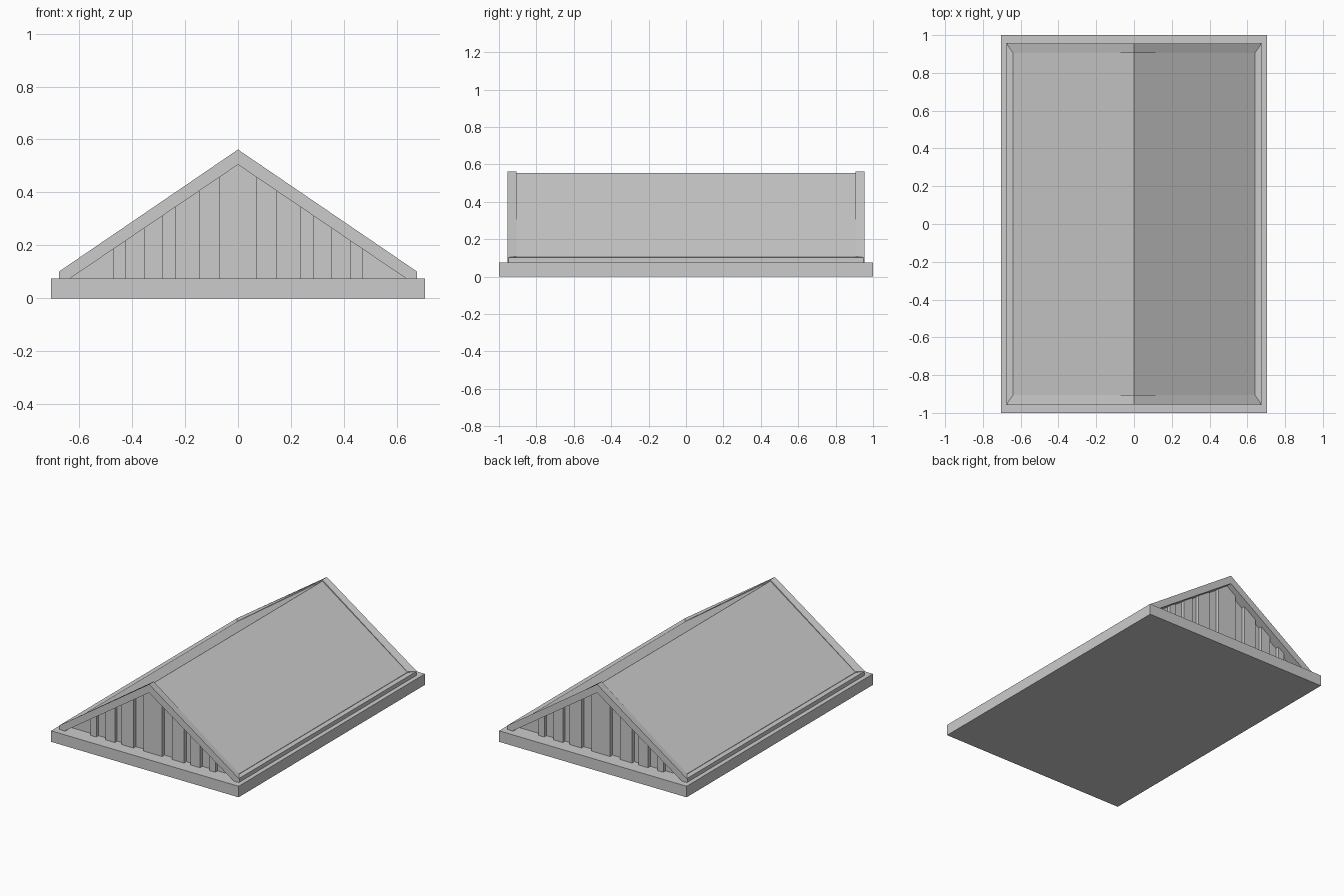
import bpy
import bmesh

cube = bpy.data.objects.get("Cube")
if cube:
    bpy.data.objects.remove(cube, do_unlink=True)

# One plain grey for the whole roof
grey = bpy.data.materials.new("light grey")
grey.use_nodes = True
colour = (0.6, 0.6, 0.6, 1)
grey.diffuse_color = colour
grey.node_tree.nodes["Principled BSDF"].inputs["Base Color"].default_value = colour

BASE_TOP = 0.075
FRAME_Y, PANEL_Y, BOARD_Y, WALL_Y = 0.955, 0.905, 0.915, 0.89


def loft(name, front, back, y0, y1):
    """Solid between two matching (x, z) outlines at y0 and y1."""
    bm = bmesh.new()
    a = [bm.verts.new((x, y0, z)) for x, z in front]
    b = [bm.verts.new((x, y1, z)) for x, z in back]
    bm.faces.new(a)
    bm.faces.new(b[::-1])
    for i in range(len(a)):
        j = (i + 1) % len(a)
        bm.faces.new((a[i], b[i], b[j], a[j]))
    bmesh.ops.recalc_face_normals(bm, faces=bm.faces)
    mesh = bpy.data.meshes.new(name)
    bm.to_mesh(mesh)
    bm.free()
    mesh.materials.append(grey)
    obj = bpy.data.objects.new(name, mesh)
    bpy.context.collection.objects.link(obj)
    return obj


def box(name, x0, x1, y, z0, z1):
    outline = [(x0, z0), (x1, z0), (x1, z1), (x0, z1)]
    return loft(name, outline, outline, -y, y)


def gable_outline(half, eave, peak):
    """Closed frame outline with a triangular opening below."""
    right = [(half, eave), (half, BASE_TOP), (0.635, BASE_TOP)]
    left = [(-x, z) for x, z in reversed(right)]
    return [(0, peak)] + right + [(0, 0.505)] + left


# Base slab
box("base_slab", -0.705, 0.705, 1.0, 0, BASE_TOP)

# Roof panels and the thinner body closing the gable walls
panel = [(-0.64, BASE_TOP), (0.64, BASE_TOP), (0.64, 0.105), (0, 0.553), (-0.64, 0.105)]
loft("roof_panels", panel, panel, -WALL_Y, WALL_Y)
thin = [(0, 0.553), (0.64, 0.105), (0.64, BASE_TOP), (0.635, BASE_TOP),
        (0, 0.505), (-0.635, BASE_TOP), (-0.64, BASE_TOP), (-0.64, 0.105)]

# Eave rails along both sides
for side, s in (("left", 1), ("right", -1)):
    box(f"eave_rail_{side}", *sorted((s * 0.63, s * 0.675)), 0.95, BASE_TOP, 0.102)

# Gable frames, roof edges and raised boards at both ends
boards = [(0.145, 0.235), (0.285, 0.355), (0.425, 0.47)]
boards = [(-b, -a) for a, b in reversed(boards)] + [(-0.07, 0.07)] + boards
for end, s in (("front", -1), ("back", 1)):
    loft(f"{end}_gable_frame", gable_outline(0.675, 0.102, 0.562),
         gable_outline(0.64, 0.108, 0.562), s * FRAME_Y, s * PANEL_Y)
    loft(f"{end}_roof_edge", thin, thin, s * PANEL_Y, s * WALL_Y)

    def top(x):
        return 0.51 - abs(x) * 0.677

    for i, (a, b) in enumerate(boards):
        outline = [(a, BASE_TOP), (b, BASE_TOP), (b, top(b))]
        if a < 0 < b:
            outline.append((0, top(0)))
        outline.append((a, top(a)))
        loft(f"{end}_board_{i + 1}", outline, outline, s * BOARD_Y, s * (WALL_Y - 0.01))
